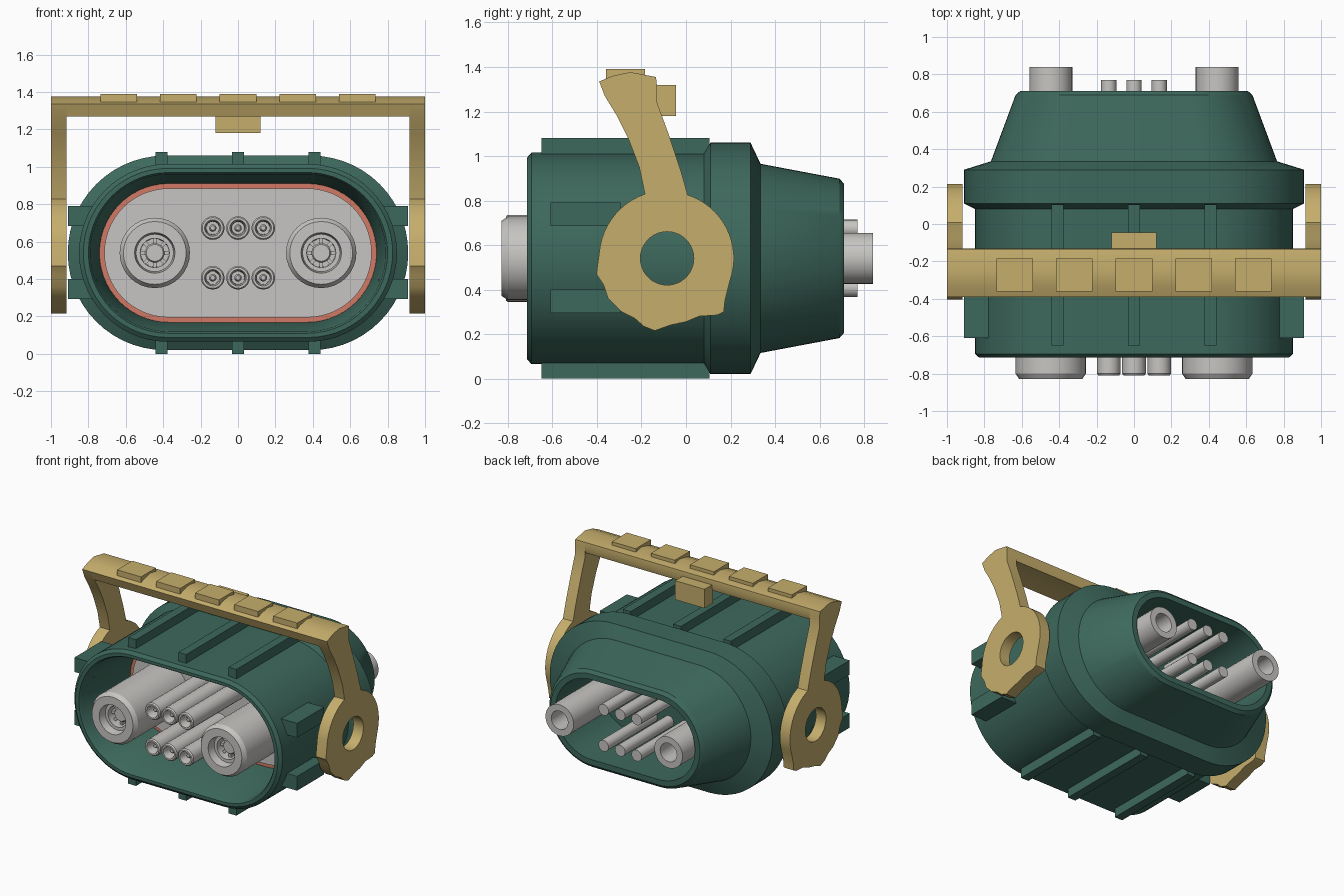
import bpy, bmesh, math
from mathutils import Matrix, Vector

if "Cube" in bpy.data.objects:
    bpy.data.objects.remove(bpy.data.objects["Cube"], do_unlink=True)

MID = 0.54          # height of the connector axis
parts = []


def material(name, rgb):
    m = bpy.data.materials.new(name)
    m.use_nodes = True
    m.diffuse_color = (*rgb, 1)
    m.node_tree.nodes["Principled BSDF"].inputs["Base Color"].default_value = (*rgb, 1)
    return m


green = material("dark green plastic", (0.047, 0.14, 0.108))
tan = material("tan plastic", (0.56, 0.42, 0.15))
grey = material("light grey", (0.57, 0.56, 0.54))
red = material("seal red", (0.64, 0.19, 0.13))


def finish(name, bm, mat):
    bmesh.ops.recalc_face_normals(bm, faces=bm.faces)
    me = bpy.data.meshes.new(name)
    bm.to_mesh(me)
    bm.free()
    me.materials.append(mat)
    ob = bpy.data.objects.new(name, me)
    bpy.context.collection.objects.link(ob)
    parts.append(ob)
    return ob


def loft(name, rings, mat, x=0, z=MID, steps=16):
    """Skin along y through stadium rings (y, half straight length, radius)."""
    bm = bmesh.new()
    loops = []
    for y, c, r in rings:
        loop = []
        for side in (1, -1):
            for i in range(steps + 1):
                a = math.pi * i / steps - math.pi / 2
                loop.append(bm.verts.new((x + side * (c + r * math.cos(a)), y,
                                          z + side * r * math.sin(a))))
        loops.append(loop)
    n = len(loops[0])
    for a, b in zip(loops, loops[1:]):
        for i in range(n):
            j = (i + 1) % n
            bm.faces.new((a[i], a[j], b[j], b[i]))
    bm.faces.new(loops[0])
    bm.faces.new(loops[-1])
    bmesh.ops.remove_doubles(bm, verts=bm.verts, dist=0.00001)
    return finish(name, bm, mat)


def lathe(name, profile, mat, x, z, steps=16):
    return loft(name, [(y, 0, r) for y, r in profile], mat, x, z, steps)


def box(name, lo, hi, mat):
    bm = bmesh.new()
    lo, hi = Vector(lo), Vector(hi)
    bmesh.ops.create_cube(bm, size=1, matrix=Matrix.Translation((lo + hi) / 2)
                          @ Matrix.Diagonal((*(hi - lo), 1)))
    return finish(name, bm, mat)


def plate(name, outlines, x0, x1, mat):
    """Extrude filled y-z outlines (later ones are holes) from x0 to x1."""
    cu = bpy.data.curves.new(name, "CURVE")
    cu.dimensions = "2D"
    cu.fill_mode = "BOTH"
    cu.extrude = (x1 - x0) / 2
    for pts in outlines:
        sp = cu.splines.new("POLY")
        sp.points.add(len(pts) - 1)
        for p, (y, z) in zip(sp.points, pts):
            p.co = (y, z, 0, 1)
        sp.use_cyclic_u = True
    tmp = bpy.data.objects.new("outline_helper", cu)
    bpy.context.collection.objects.link(tmp)
    dg = bpy.context.evaluated_depsgraph_get()
    me = bpy.data.meshes.new_from_object(tmp.evaluated_get(dg))
    bm = bmesh.new()
    bm.from_mesh(me)
    bpy.data.objects.remove(tmp, do_unlink=True)
    bpy.data.meshes.remove(me)
    bmesh.ops.remove_doubles(bm, verts=bm.verts, dist=0.00001)
    for v in bm.verts:
        y, z, x = v.co
        v.co = (x + (x0 + x1) / 2, y, z)
    return finish(name, bm, mat)


def arc(cy, cz, r, start, end, n):
    return [(cy + r * math.cos(math.radians(start + (end - start) * i / n)),
             cz + r * math.sin(math.radians(start + (end - start) * i / n)))
            for i in range(n + 1)]


# Housing: front cavity, outer shell, flange, tapered rear and rear cavity
loft("housing", [
    (-0.18, 0.37, 0.37), (-0.70, 0.37, 0.42), (-0.715, 0.37, 0.43),
    (-0.715, 0.375, 0.452), (-0.695, 0.375, 0.475), (0.08, 0.375, 0.475),
    (0.11, 0.39, 0.52), (0.29, 0.39, 0.52), (0.335, 0.34, 0.425),
    (0.69, 0.275, 0.358), (0.71, 0.275, 0.335), (0.71, 0.275, 0.295),
    (0.20, 0.275, 0.295)], green, steps=28)

# Ribs on the top, bottom and sides
for x in (-0.41, 0, 0.41):
    box("top_rib", (x - 0.032, -0.65, 1.0), (x + 0.032, 0.105, 1.08), green)
    box("bottom_rib", (x - 0.032, -0.65, 0), (x + 0.032, 0.105, 0.09), green)
for s in (-1, 1):
    for z in (0.738, 0.347):
        xs = sorted((s * 0.75, s * 0.91))
        box("side_rib", (xs[0], -0.61, z - 0.053), (xs[1], -0.295, z + 0.053), green)

# Contact carrier and seal at the bottom of the front cavity
loft("seal", [(-0.10, 0.37, 0.371), (-0.20, 0.37, 0.371)], red, steps=28)
loft("contact_carrier", [(-0.10, 0.37, 0.345), (-0.21, 0.37, 0.345)], grey, steps=28)

# Large power contacts
for x in (-0.445, 0.445):
    lathe("power_contact", [
        (0.45, 0.068), (0.84, 0.068), (0.84, 0.115), (0.0, 0.115), (0.0, 0.188),
        (-0.80, 0.188), (-0.83, 0.168), (-0.83, 0.108), (-0.77, 0.10),
        (-0.77, 0.078), (-0.60, 0.075)], grey, x, MID)
    lathe("power_socket", [(-0.58, 0.052), (-0.73, 0.052), (-0.74, 0.045)], grey, x, MID)
    for k in range(8):
        a = math.pi * k / 4
        tooth = box("socket_tooth", (0.045, -0.73, -0.01), (0.08, -0.59, 0.01), grey)
        tooth.data.transform(Matrix.Translation((x, 0, MID)) @ Matrix.Rotation(a, 4, "Y"))

# Small signal contacts
for x in (-0.135, 0, 0.135):
    for z in (MID - 0.133, MID + 0.133):
        lathe("signal_contact", [
            (0.77, 0.041), (0.0, 0.041), (0.0, 0.063), (-0.80, 0.063),
            (-0.81, 0.056), (-0.81, 0.044), (-0.77, 0.036), (-0.68, 0.034)],
            grey, x, z, 10)
        lathe("signal_pin", [(-0.67, 0.02), (-0.76, 0.02), (-0.775, 0.012)],
              grey, x, z, 8)

# Locking lever: pivoting side arms with toothed lower edge
PY = -0.085
top_edge = [(-0.365, 1.27), (-0.39, 1.335), (-0.33, 1.36), (-0.25, 1.377),
            (-0.135, 1.355), (-0.13, 1.31)]
outline = (arc(PY, MID, 0.30, 72, -20, 16)
           + [(0.175, 0.35), (0.17, 0.30), (0.14, 0.285), (0.06, 0.28), (0.0, 0.255),
              (-0.07, 0.24), (-0.14, 0.215), (-0.19, 0.235), (-0.23, 0.27),
              (-0.29, 0.30), (-0.35, 0.36), (-0.37, 0.42), (-0.403, 0.47)]
           + arc(PY, MID, 0.306, 169, 109, 10)
           + [(-0.21, 0.95), (-0.26, 1.08), (-0.31, 1.18)] + top_edge
           + [(-0.13, 1.24), (-0.075, 1.09), (-0.025, 0.94)])
hole = arc(PY, MID, 0.12, 0, 350, 35)
for s in (-1, 1):
    xs = sorted((s * 0.918, s * 1.0))
    plate("lever_arm", [outline, hole], xs[0], xs[1], tan)

# Lever crossbar, grip pads and latch
plate("lever_crossbar", [top_edge + [(-0.14, 1.275), (-0.25, 1.285)]], -0.93, 0.93, tan)
for i in range(-2, 3):
    box("grip_pad", (i * 0.319 - 0.098, -0.36, 1.34),
        (i * 0.319 + 0.098, -0.185, 1.39), tan)
box("lever_latch", (-0.12, -0.145, 1.18), (0.12, -0.045, 1.32), tan)

# Smooth shading with sharp edges kept
bpy.ops.object.select_all(action="DESELECT")
for ob in parts:
    ob.select_set(True)
bpy.context.view_layer.objects.active = parts[0]
bpy.ops.object.shade_smooth_by_angle(angle=math.radians(30))
